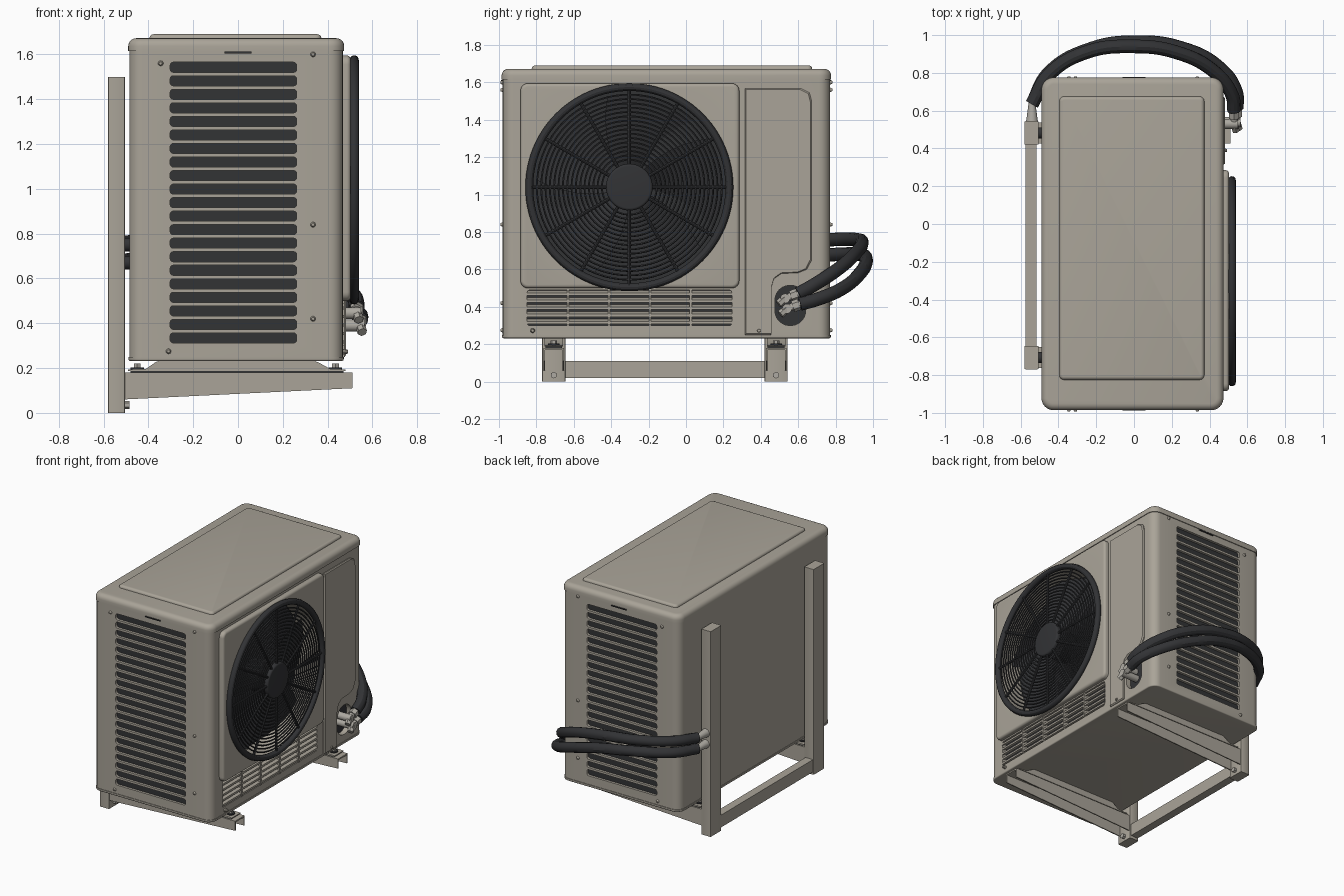
import bpy, bmesh, math
from mathutils import Vector

if "Cube" in bpy.data.objects:
    bpy.data.objects.remove(bpy.data.objects["Cube"])


def material(name, rgb):
    m = bpy.data.materials.new(name)
    m.diffuse_color = (*rgb, 1)
    m.use_nodes = True
    m.node_tree.nodes["Principled BSDF"].inputs["Base Color"].default_value = m.diffuse_color
    return m


BEIGE = material("warm grey paint", (0.40, 0.37, 0.315))
DARK = material("charcoal plastic", (0.032, 0.033, 0.036))
METAL = material("valve metal", (0.42, 0.40, 0.36))


def loft(name, loops, mat):
    """Skin closed loops of points and cap both ends."""
    bm = bmesh.new()
    rows = [[bm.verts.new(p) for p in lp] for lp in loops]
    n = len(rows[0])
    for a, b in zip(rows, rows[1:]):
        for i in range(n):
            bm.faces.new((a[i], a[(i + 1) % n], b[(i + 1) % n], b[i]))
    bm.faces.new(rows[0])
    bm.faces.new(rows[-1])
    bmesh.ops.recalc_face_normals(bm, faces=bm.faces)
    me = bpy.data.meshes.new(name)
    bm.to_mesh(me)
    bm.free()
    me.materials.append(mat)
    ob = bpy.data.objects.new(name, me)
    bpy.context.collection.objects.link(ob)
    return ob


def place(pts, axis, d):
    return [{"x": (d, a, b), "y": (a, d, b), "z": (a, b, d)}[axis] for a, b in pts]


def rrect(a0, a1, b0, b1, r, n=6):
    pts = []
    r = max(r, 0.001)
    for k, (a, b) in enumerate([(a1 - r, b1 - r), (a0 + r, b1 - r), (a0 + r, b0 + r), (a1 - r, b0 + r)]):
        for i in range(n + 1):
            t = (k + i / n) * math.pi / 2
            # tiny spread keeps points distinct when the outline is a full circle
            t = k * math.pi / 2 + 0.01 + (i / n) * (math.pi / 2 - 0.02)
            pts.append((a + r * math.cos(t), b + r * math.sin(t)))
    return pts


def slab(name, axis, d0, d1, rect, r, mat, bevel=0.0, n=6):
    """Rounded-rectangle plate from d0 to d1, with a round edge on the d1 side."""
    a0, a1, b0, b1 = rect
    loops = [place(rrect(a0, a1, b0, b1, r, n), axis, d0)]
    sgn = 1 if d1 > d0 else -1
    for i in range(6 if bevel else 1):
        t = i / 5 * math.pi / 2
        k = bevel * (1 - math.cos(t))
        d = d1 - sgn * bevel * (1 - math.sin(t))
        loops.append(place(rrect(a0 + k, a1 - k, b0 + k, b1 - k, r - k, n), axis, d))
    return loft(name, loops, mat)


def box(name, x0, x1, y0, y1, z0, z1, mat):
    return loft(name, [place([(x0, y0), (x1, y0), (x1, y1), (x0, y1)], "z", z) for z in (z0, z1)], mat)


def rod(name, p, q, r, mat, verts=8, r2=None):
    p, q = Vector(p), Vector(q)
    bpy.ops.mesh.primitive_cone_add(vertices=verts, radius1=r, radius2=r if r2 is None else r2,
                                    depth=(q - p).length, location=(p + q) / 2,
                                    rotation=(q - p).to_track_quat("Z", "Y").to_euler())
    ob = bpy.context.object
    ob.name = name
    ob.data.materials.append(mat)
    return ob


def ring(name, x, R, r, mat, seg=72, ms=5):
    bpy.ops.mesh.primitive_torus_add(major_radius=R, minor_radius=r, major_segments=seg, minor_segments=ms,
                                     location=(x, FY, FZ), rotation=(0, math.pi / 2, 0))
    ob = bpy.context.object
    ob.name = name
    ob.data.materials.append(mat)


def cut(ob, cutters):
    for c in cutters:
        m = ob.modifiers.new("cut", "BOOLEAN")
        m.operation, m.solver, m.object = "DIFFERENCE", "EXACT", c
        bpy.context.view_layer.objects.active = ob
        bpy.ops.object.modifier_apply(modifier=m.name)


FY, FZ = -0.303, 1.04   # fan centre

# casing, front panel and base
casing = slab("casing", "z", 0.24, 1.64, (-0.485, 0.468, -0.98, 0.77), 0.06, BEIGE)
fan_panel = slab("fan_panel", "x", 0.45, 0.503, (-0.885, 0.285, 0.5, 1.595), 0.04, BEIGE, 0.018)
slab("base_rim", "z", 0.25, 0.232, (-0.489, 0.472, -0.984, 0.774), 0.062, BEIGE, 0.008)
slab("top_cap", "z", 1.615, 1.672, (-0.49, 0.474, -0.986, 0.776), 0.065, BEIGE, 0.035)
slab("top_raised_panel", "z", 1.66, 1.69, (-0.395, 0.372, -0.825, 0.675), 0.025, BEIGE, 0.018)

# openings: fan well, lower vent, valve recess and side louvres
fan_cut = slab("fan_cutter", "x", 0.3, 0.6, (FY - 0.525, FY + 0.525, FZ - 0.525, FZ + 0.525), 0.525, BEIGE, n=16)
vent_cut = slab("vent_cutter", "x", 0.43, 0.6, (-0.85, 0.245, 0.3, 0.49), 0.015, BEIGE)
valve_cut = slab("valve_cutter", "x", 0.41, 0.6, (0.475, 0.64, 0.3, 0.515), 0.08, BEIGE)
cutters = [fan_cut, vent_cut, valve_cut]
for side, face in ((-1, -0.98), (1, 0.77)):
    slots = [slab("slot_cutter", "y", face - side * 0.05, face + side * 0.05,
                  (-0.303, 0.262, 0.312 + i * 0.0604, 0.357 + i * 0.0604), 0.014, BEIGE, n=3) for i in range(21)]
    bpy.ops.object.select_all(action="DESELECT")
    for s in slots:
        s.select_set(True)
    bpy.context.view_layer.objects.active = slots[0]
    bpy.ops.object.join()
    cutters.append(slots[0])
    # dark coil seen through the louvres
    ys = sorted((face - side * 0.035, face - side * 0.018))
    box("side_coil", -0.32, 0.28, ys[0], ys[1], 0.3, 1.58, DARK)
    # casing screws
    for x, z in ((0.335, 1.6), (0.335, 0.84), (0.335, 0.42), (-0.31, 0.275), (-0.345, 1.56)):
        rod("side_screw", (x, face, z), (x, face + side * 0.012, z), 0.012, BEIGE, 10, 0.007)
    ys = sorted((face, face + side * 0.008))
    box("handle_slit", -0.06, 0.06, ys[0], ys[1], 1.605, 1.612, DARK)
cut(casing, cutters)
cut(fan_panel, [fan_cut])
for c in cutters:
    bpy.data.objects.remove(c)

# service cover beside the fan
cover = [(0.315, 0.25), (0.455, 0.25), (0.455, 0.5), (0.47, 0.55), (0.51, 0.578), (0.6, 0.582), (0.645, 0.6),
         (0.672, 0.65), (0.672, 1.5), (0.66, 1.545), (0.615, 1.568), (0.315, 1.568)]
mid = Vector((0.48, 1.0))
inner = [tuple(mid + Vector(((p[0] - mid.x) * 0.965, (p[1] - mid.y) * 0.99))) for p in cover]
loft("service_cover", [place(cover, "x", 0.45), place(cover, "x", 0.476), place(inner, "x", 0.483)], BEIGE)

# fan: well back, blades, hub and guard
slab("fan_well_back", "x", 0.305, 0.33, (FY - 0.52, FY + 0.52, FZ - 0.52, FZ + 0.52), 0.52, DARK, n=12)
bm = bmesh.new()
for k in range(5):
    grid = []
    for i in range(7):
        r = 0.09 + 0.41 * i / 6
        row = []
        for j in range(7):
            t = k * math.tau / 5 + j / 6 * 1.0 - 0.9 * r
            row.append(bm.verts.new((0.38 + 0.09 * (j / 6 - 0.5), FY + r * math.cos(t), FZ + r * math.sin(t))))
        grid.append(row)
    for i in range(6):
        for j in range(6):
            bm.faces.new((grid[i][j], grid[i + 1][j], grid[i + 1][j + 1], grid[i][j + 1]))
me = bpy.data.meshes.new("fan_blades")
bm.to_mesh(me)
bm.free()
me.materials.append(DARK)
bpy.context.collection.objects.link(bpy.data.objects.new("fan_blades", me))
rod("fan_axle", (0.32, FY, FZ), (0.45, FY, FZ), 0.11, DARK, 32)
slab("guard_hub", "x", 0.505, 0.54, (FY - 0.125, FY + 0.125, FZ - 0.125, FZ + 0.125), 0.125, DARK, 0.014, n=12)
ring("guard_rim", 0.518, 0.535, 0.021, DARK, 96, 12)
for i in range(16):
    ring("guard_wire", 0.522, 0.146 + i * 0.0232, 0.0055, DARK)
for i in range(12):
    c, s = math.cos(i * math.tau / 12), math.sin(i * math.tau / 12)
    rod("guard_spoke", (0.525, FY + 0.11 * c, FZ + 0.11 * s), (0.52, FY + 0.53 * c, FZ + 0.53 * s), 0.009, DARK)

# lower vent with slats and dividers
box("vent_back", 0.425, 0.436, -0.85, 0.245, 0.3, 0.49, DARK)
for i in range(5):
    z = 0.315 + i * 0.038
    prof = [(0.472, z - 0.006), (0.472, z + 0.008), (0.437, z + 0.021), (0.437, z + 0.009)]
    loft("vent_slat", [place(prof, "y", y) for y in (-0.85, 0.245)], BEIGE)
for i in range(1, 5):
    y = -0.85 + i * 0.219
    box("vent_divider", 0.435, 0.476, y - 0.006, y + 0.006, 0.3, 0.49, BEIGE)
for y in (-0.82, 0.39):
    rod("front_screw", (0.466, y, 0.273), (0.492, y, 0.273), 0.013, BEIGE, 10, 0.008)

# hoses with their wall fittings and valves
slab("valve_recess_back", "x", 0.4, 0.43, (0.475, 0.64, 0.3, 0.515), 0.08, DARK)
hoses = {
    "upper_hose": [(0.53, 0.6, 0.47), (0.52, 0.68, 0.515), (0.42, 0.81, 0.60), (0.22, 0.91, 0.69),
                   (0, 0.94, 0.74), (-0.25, 0.91, 0.76), (-0.45, 0.79, 0.76), (-0.54, 0.635, 0.75)],
    "lower_hose": [(0.545, 0.61, 0.415), (0.54, 0.70, 0.44), (0.45, 0.83, 0.495), (0.24, 0.935, 0.585),
                   (0.02, 0.963, 0.65), (-0.22, 0.93, 0.68), (-0.45, 0.8, 0.68), (-0.54, 0.635, 0.67)]}
for name, pts in hoses.items():
    cu = bpy.data.curves.new(name, "CURVE")
    cu.dimensions, cu.bevel_depth, cu.bevel_resolution, cu.use_fill_caps = "3D", 0.036, 4, True
    sp = cu.splines.new("BEZIER")
    sp.bezier_points.add(len(pts) - 1)
    for b, p in zip(sp.bezier_points, pts):
        b.co, b.handle_left_type, b.handle_right_type = p, "AUTO", "AUTO"
    cu.materials.append(DARK)
    ob = bpy.data.objects.new(name, cu)
    bpy.context.collection.objects.link(ob)
    bpy.ops.object.select_all(action="DESELECT")
    ob.select_set(True)
    bpy.context.view_layer.objects.active = ob
    bpy.ops.object.convert(target="MESH")
    s, e = Vector(pts[0]), Vector(pts[-1])
    v = s + Vector((0, -0.07, -0.025))
    rod("valve_stem", (0.42, v.y, v.z), (v.x + 0.02, v.y, v.z), 0.026, METAL, 16)
    rod("valve_neck", v, s + Vector((0, 0.01, 0.005)), 0.02, METAL, 16)
    rod("valve_nut", v.lerp(s, 0.45), v.lerp(s, 0.95), 0.031, METAL, 6)
    rod("valve_cap", v, v + Vector((0.01, -0.035, -0.03)), 0.022, METAL, 6)
    rod("wall_fitting", e + Vector((0, -0.1, 0)), e + Vector((0, 0.005, 0)), 0.032, METAL, 16, 0.018)

# wall bracket: posts, cross bar, arms and feet
box("bracket_cross_bar", -0.575, -0.515, -0.68, 0.45, 0.02, 0.11, BEIGE)
for yc in (-0.707, 0.482):
    slab("bracket_post", "z", 0, 1.5, (-0.58, -0.505, yc - 0.062, yc + 0.062), 0.006, BEIGE, n=2)
    arm = [(-0.51, 0.06), (0.51, 0.11), (0.51, 0.178), (-0.51, 0.178)]
    for y in (yc - 0.055, yc + 0.047):
        loft("bracket_arm_side", [place(arm, "y", d) for d in (y, y + 0.008)], BEIGE)
    box("bracket_arm_top", -0.51, 0.51, yc - 0.055, yc + 0.055, 0.17, 0.18, BEIGE)
    foot = [(-0.49, 0.187), (0.48, 0.187), (0.48, 0.194), (0.41, 0.197), (0.36, 0.225), (0.31, 0.243),
            (-0.33, 0.243), (-0.37, 0.225), (-0.41, 0.197), (-0.49, 0.194)]
    loft("foot", [place(foot, "y", d) for d in (yc - 0.05, yc + 0.05)], BEIGE)
    box("foot_pad", -0.48, 0.47, yc - 0.045, yc + 0.045, 0.178, 0.188, DARK)
    for x in (-0.45, 0.435):
        rod("foot_washer", (x, yc, 0.192), (x, yc, 0.203), 0.03, DARK, 16)
        rod("foot_bolt", (x, yc, 0.2), (x, yc, 0.22), 0.017, METAL, 6)
    rod("arm_bolt", (-0.51, yc, 0.035), (-0.485, yc, 0.035), 0.018, METAL, 6)
    for z in (0.67, 0.75):
        rod("post_spacer", (-0.51, yc, z), (-0.48, yc, z), 0.03, DARK, 16)

# smooth shading with sharp edges kept
bpy.ops.object.select_all(action="DESELECT")
for ob in bpy.context.scene.objects:
    if ob.type == "MESH":
        ob.select_set(True)
        bpy.context.view_layer.objects.active = ob
bpy.ops.object.shade_smooth_by_angle()
